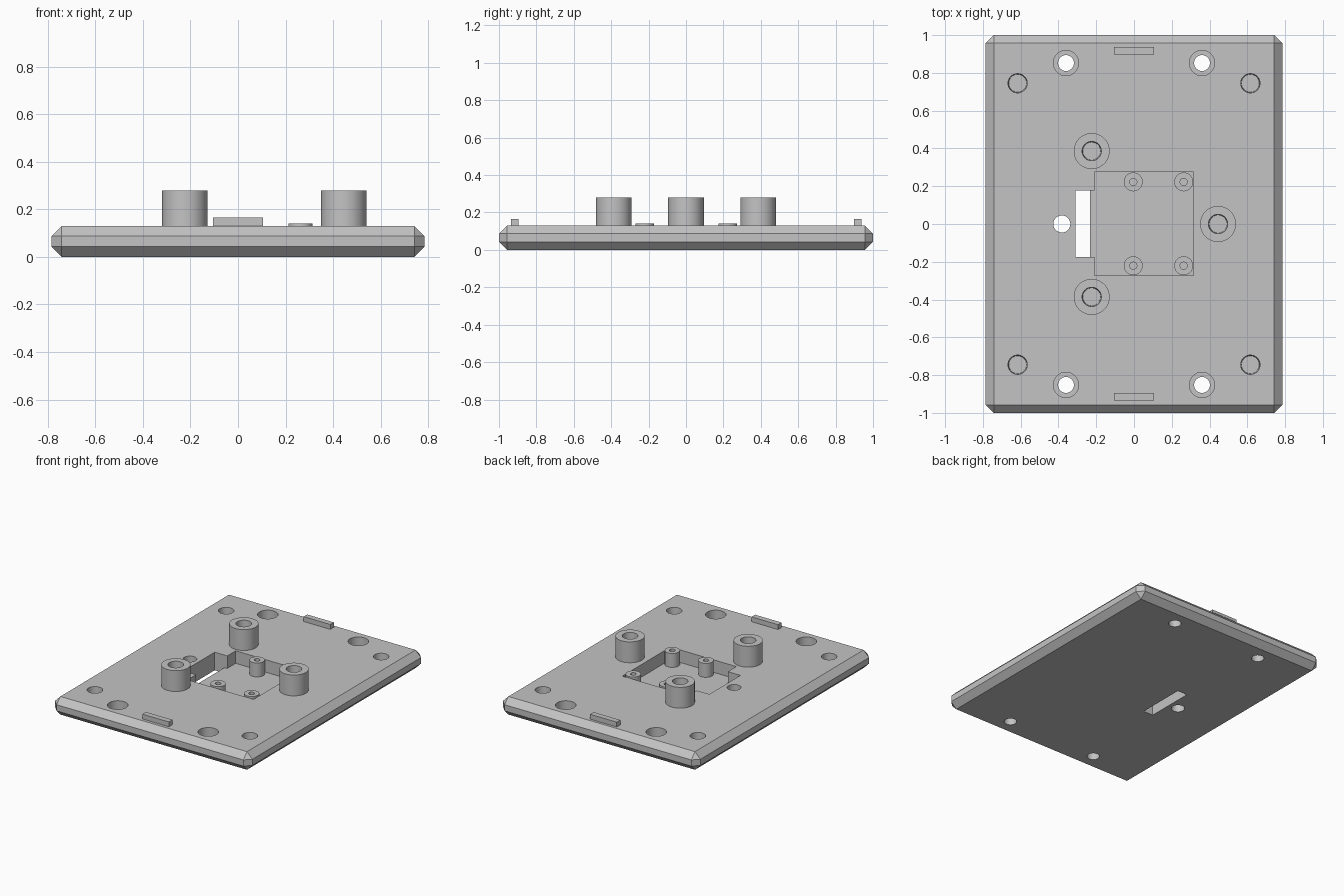
import bpy, bmesh, math
from mathutils import Vector

default = bpy.data.objects.get("Cube")
if default:
    bpy.data.objects.remove(default, do_unlink=True)

gray = bpy.data.materials.new("light_gray")
gray.use_nodes = True
gray.diffuse_color = (0.55, 0.55, 0.55, 1)
gray.node_tree.nodes["Principled BSDF"].inputs["Base Color"].default_value = (0.55, 0.55, 0.55, 1)

TOP, FLOOR = 0.13, 0.04


def finish(name, bm, loc=(0, 0, 0)):
    bmesh.ops.recalc_face_normals(bm, faces=bm.faces)
    mesh = bpy.data.meshes.new(name)
    bm.to_mesh(mesh)
    bm.free()
    mesh.materials.append(gray)
    ob = bpy.data.objects.new(name, mesh)
    ob.location = loc
    bpy.context.collection.objects.link(ob)
    return ob


def box(name, x0, x1, y0, y1, z0, z1, bevel=0):
    bm = bmesh.new()
    bmesh.ops.create_cube(bm, size=1)
    for v in bm.verts:
        v.co = Vector(((x0, x1)[v.co.x > 0], (y0, y1)[v.co.y > 0], (z0, z1)[v.co.z > 0]))
    if bevel:
        bmesh.ops.bevel(bm, geom=bm.edges[:], offset=bevel, segments=1, affect='EDGES')
    return finish(name, bm)


def prism(name, outline, z0, z1):
    bm = bmesh.new()
    face = bm.faces.new([bm.verts.new((x, y, z0)) for x, y in outline])
    new = bmesh.ops.extrude_face_region(bm, geom=[face])["geom"]
    bmesh.ops.translate(bm, vec=(0, 0, z1 - z0), verts=[g for g in new if isinstance(g, bmesh.types.BMVert)])
    return finish(name, bm)


def lathe(name, profile, x, y, steps=48):
    """Revolve (radius, height) points; ends on the axis are closed."""
    bm = bmesh.new()
    rings = []
    for r, z in profile:
        if r == 0:
            rings.append([bm.verts.new((0, 0, z))] * steps)
        else:
            angles = [2 * math.pi * i / steps for i in range(steps)]
            rings.append([bm.verts.new((r * math.cos(a), r * math.sin(a), z)) for a in angles])
    for a, b in zip(rings, rings[1:]):
        for i in range(steps):
            j = (i + 1) % steps
            bm.faces.new(list(dict.fromkeys((a[i], a[j], b[j], b[i]))))
    return finish(name, bm, (x, y, 0))


def smooth(ob):
    bpy.ops.object.select_all(action='DESELECT')
    ob.select_set(True)
    bpy.context.view_layer.objects.active = ob
    bpy.ops.object.shade_smooth_by_angle(angle=math.radians(30))


# Chamfered base plate
plate = box("base_plate", -0.785, 0.785, -1, 1, 0, TOP, bevel=0.043)

# Recess for the board, with a cable slot through the plate
cutters = [
    prism("pocket_cutter", [(-0.21, -0.272), (0.314, -0.272), (0.314, 0.274), (-0.21, 0.274),
                            (-0.21, 0.178), (-0.31, 0.178), (-0.31, -0.176), (-0.21, -0.176)], FLOOR, 0.3),
    box("slot_cutter", -0.31, -0.232, -0.176, 0.178, -0.1, 0.08),
    lathe("cable_hole_cutter", [(0, -0.1), (0.045, -0.1), (0.045, 0.3), (0, 0.3)], -0.382, 0),
]

# Counterbored screw holes and blind insert holes near the corners
for sx in (-1, 1):
    for sy in (-1, 1):
        cutters.append(lathe("screw_hole_cutter", [(0, -0.1), (0.042, -0.1), (0.042, 0.05), (0.067, 0.05),
                                                   (0.067, 0.3), (0, 0.3)], sx * 0.36, sy * 0.852))
        cutters.append(lathe("insert_hole_cutter", [(0, FLOOR), (0.047, FLOOR), (0.051, TOP), (0.051, 0.3),
                                                    (0, 0.3)], sx * 0.616, sy * 0.745))

for c in cutters:
    c.hide_render = True
    mod = plate.modifiers.new(c.name, 'BOOLEAN')
    mod.operation, mod.solver, mod.object = 'DIFFERENCE', 'EXACT', c
bpy.context.view_layer.update()
bpy.context.view_layer.objects.active = plate
plate.select_set(True)
for mod in list(plate.modifiers):
    bpy.ops.object.modifier_apply(modifier=mod.name)
for c in cutters:
    bpy.data.objects.remove(c, do_unlink=True)
smooth(plate)

# Tall mounting posts with blind holes
for x, y in ((-0.224, 0.386), (-0.224, -0.386), (0.445, 0)):
    smooth(lathe("mounting_post", [(0.095, TOP), (0.095, 0.28), (0.051, 0.28), (0.047, 0.18), (0, 0.18)], x, y))

# Small standoffs inside the recess
for x in (-0.004, 0.263):
    for y in (-0.221, 0.223):
        smooth(lathe("board_standoff", [(0.05, FLOOR), (0.05, 0.14), (0.019, 0.14), (0.019, 0.06), (0, 0.06)],
                     x, y, steps=32))

# Locating tabs along the short edges
for side, y in (("front", -0.915), ("back", 0.918)):
    box(side + "_tab", -0.106, 0.105, y - 0.02, y + 0.02, TOP, 0.165)
